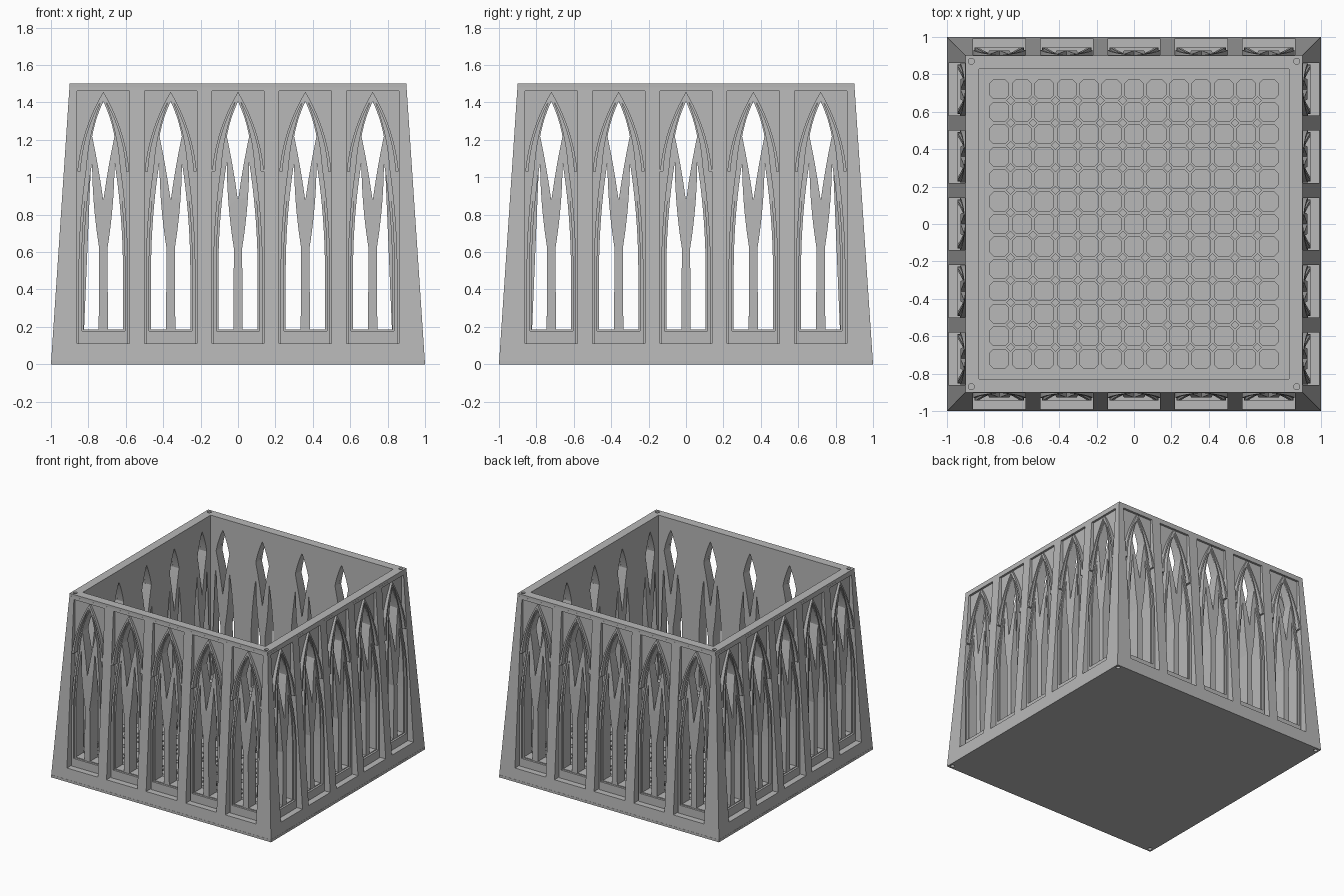
import bpy, bmesh, math
from mathutils import Vector

cube = bpy.data.objects.get("Cube")
if cube:
    bpy.data.objects.remove(cube, do_unlink=True)

stone = bpy.data.materials.new("grey stone")
stone.use_nodes = True
GREY = (0.48, 0.48, 0.48, 1)
stone.diffuse_color = GREY
stone.node_tree.nodes["Principled BSDF"].inputs["Base Color"].default_value = GREY

BAYS = [i * 0.36 for i in range(-2, 3)]
INNER, POCKET, RIM = 0.83, 0.885, 1.48


def slope(z):
    """Half width of the tapering outside at height z."""
    return 1 - z / 15


def arc(p, q, bulge, n=10):
    """Points from p up to, not including, q; bulges to the right of travel."""
    p, q = Vector(p), Vector(q)
    d = q - p
    side = Vector((d.y, -d.x)).normalized()
    return [tuple(p + d * t + side * bulge * 4 * t * (1 - t))
            for t in (i / n for i in range(n))]


def mirrored(right):
    """Close a right-hand outline with its mirror image."""
    return right + [(-x, z) for x, z in reversed(right) if x > 1e-6]


def rect(x, z0, z1):
    return [(x, z0), (x, z1), (-x, z1), (-x, z0)]


def circle(cx, cy, r, n=16):
    return [(cx + r * math.cos(math.tau * i / n), cy + r * math.sin(math.tau * i / n))
            for i in range(n)]


def in_bays(*loops):
    return [[(x + c, z) for x, z in loop] for c in BAYS for loop in loops]


def plate_mesh(name, loops, place):
    """Fill the outlines, holes included, and place the two faces of the plate."""
    curve = bpy.data.curves.new(name, 'CURVE')
    curve.dimensions = '2D'
    curve.fill_mode = 'BOTH'
    curve.extrude = 0.5
    for loop in loops:
        s = curve.splines.new('POLY')
        s.points.add(len(loop) - 1)
        for pt, (x, y) in zip(s.points, loop):
            pt.co = (x, y, 0, 1)
        s.use_cyclic_u = True
    temp = bpy.data.objects.new(name, curve)
    bpy.context.collection.objects.link(temp)
    dg = bpy.context.evaluated_depsgraph_get()
    mesh = bpy.data.meshes.new_from_object(temp.evaluated_get(dg))
    bpy.data.objects.remove(temp, do_unlink=True)
    bm = bmesh.new()
    bm.from_mesh(mesh)
    bmesh.ops.remove_doubles(bm, verts=bm.verts, dist=1e-5)
    for v in bm.verts:
        v.co = place(v.co.x, v.co.y, v.co.z > 0)
    bmesh.ops.recalc_face_normals(bm, faces=bm.faces)
    for f in bm.faces:
        f.smooth = False
    bm.to_mesh(mesh)
    bm.free()
    mesh.materials.clear()
    mesh.materials.append(stone)
    return mesh


def add(name, mesh, turn=0):
    ob = bpy.data.objects.new(name, mesh)
    ob.rotation_euler.z = turn
    bpy.context.collection.objects.link(ob)


def wall_part(name, loops, inset, deepest, back):
    """Upright plate following the taper, repeated on the four sides."""
    def place(x, z, front):
        y = max(inset - slope(z), -deepest) if front else -back
        return Vector((max(y, min(-y, x)), y, z))
    mesh = plate_mesh(name, loops, place)
    for i, side in enumerate(("front", "left", "back", "right")):
        add(side + "_" + name, mesh, i * math.pi / 2)


def flat_part(name, loops, z0, z1):
    add(name, plate_mesh(name, loops, lambda x, y, up: Vector((x, y, z1 if up else z0))))


# Outlines of one window bay
pocket = rect(0.14, 0.11, 1.46)
lancet = ([(0.025, 0.185), (0.105, 0.185)]
          + arc((0.105, 0.5), (0.06, 1.08), 0.011)
          + arc((0.06, 1.08), (0.022, 0.62), -0.009) + [(0.022, 0.62)])
lancet_left = [(-x, z) for x, z in lancet]
diamond = mirrored([(0, 0.88)] + arc((0.004, 0.9), (0.06, 1.22), -0.003)
                   + arc((0.06, 1.22), (0, 1.405), 0.006) + [(0, 1.405)])
openings = [lancet, lancet_left, diamond]
tracery = mirrored([(0.132, 0.111)] + arc((0.132, 0.5), (0.092, 1.05), 0.01)
                   + arc((0.092, 1.05), (0, 1.44), 0.017) + [(0, 1.44)])
frame_inner = mirrored([(0.115, 0.178)] + arc((0.115, 0.5), (0.078, 1.05), 0.01)
                       + arc((0.078, 1.05), (0, 1.42), 0.017) + [(0, 1.42)])
hood_outer = mirrored(arc((0.139, 1.03), (0, 1.457), 0.025) + [(0, 1.457)])
hood_inner = mirrored(arc((0.122, 1.03), (0, 1.43), 0.025) + [(0, 1.43)])
hood = hood_outer + hood_inner[::-1]

# Sloping outer wall, inner wall and the window stonework
shell = [(slope(0.02), 0.02), (slope(RIM), RIM), (-slope(RIM), RIM), (-slope(0.02), 0.02)]
wall_part("outer_wall", [shell] + in_bays(pocket), 0, 1, POCKET)
wall_part("inner_wall", [rect(POCKET, 0.02, RIM)] + in_bays(*openings), 0, POCKET, INNER)
wall_part("window_tracery", in_bays(tracery, *openings), 0.013, 0.928, POCKET)
wall_part("window_frame", in_bays(tracery, frame_inner), 0.006, 0.944, POCKET)
wall_part("window_hood", in_bays(hood), 0.002, 0.94, POCKET)

# Top rim and foot plate with small corner sockets
CORNERS = [(sx, sy) for sx in (-1, 1) for sy in (-1, 1)]


def sockets(d):
    return [circle(sx * d, sy * d, 0.016) for sx, sy in CORNERS]


flat_part("top_rim", [rect(0.901, -0.901, 0.901), rect(INNER, -INNER, INNER)]
          + sockets(0.87), RIM, 1.5)
flat_part("foot_plate", [rect(1, -1, 1)] + sockets(0.97), 0, 0.02)

# Floor with raised eight-sided tiles and small diamonds between them
FLOOR, TOP, STEP = 0.15, 0.172, 0.12
flat_part("floor", [rect(0.84, -0.84, 0.84)], 0.02, FLOOR)
h, k = 0.053, 0.031
octagon = [(h, -k), (h, k), (k, h), (-k, h), (-h, k), (-h, -k), (-k, -h), (k, -h)]
tiles = [[(x + i * STEP, y + j * STEP) for x, y in octagon]
         for i in range(-6, 7) for j in range(-6, 7)]
flat_part("floor_tiles", tiles, FLOOR - 0.01, TOP)
knots = [circle((i + 0.5) * STEP, (j + 0.5) * STEP, 0.024, 4)
         for i in range(-6, 6) for j in range(-6, 6)]
flat_part("floor_diamonds", knots, FLOOR - 0.01, TOP)
